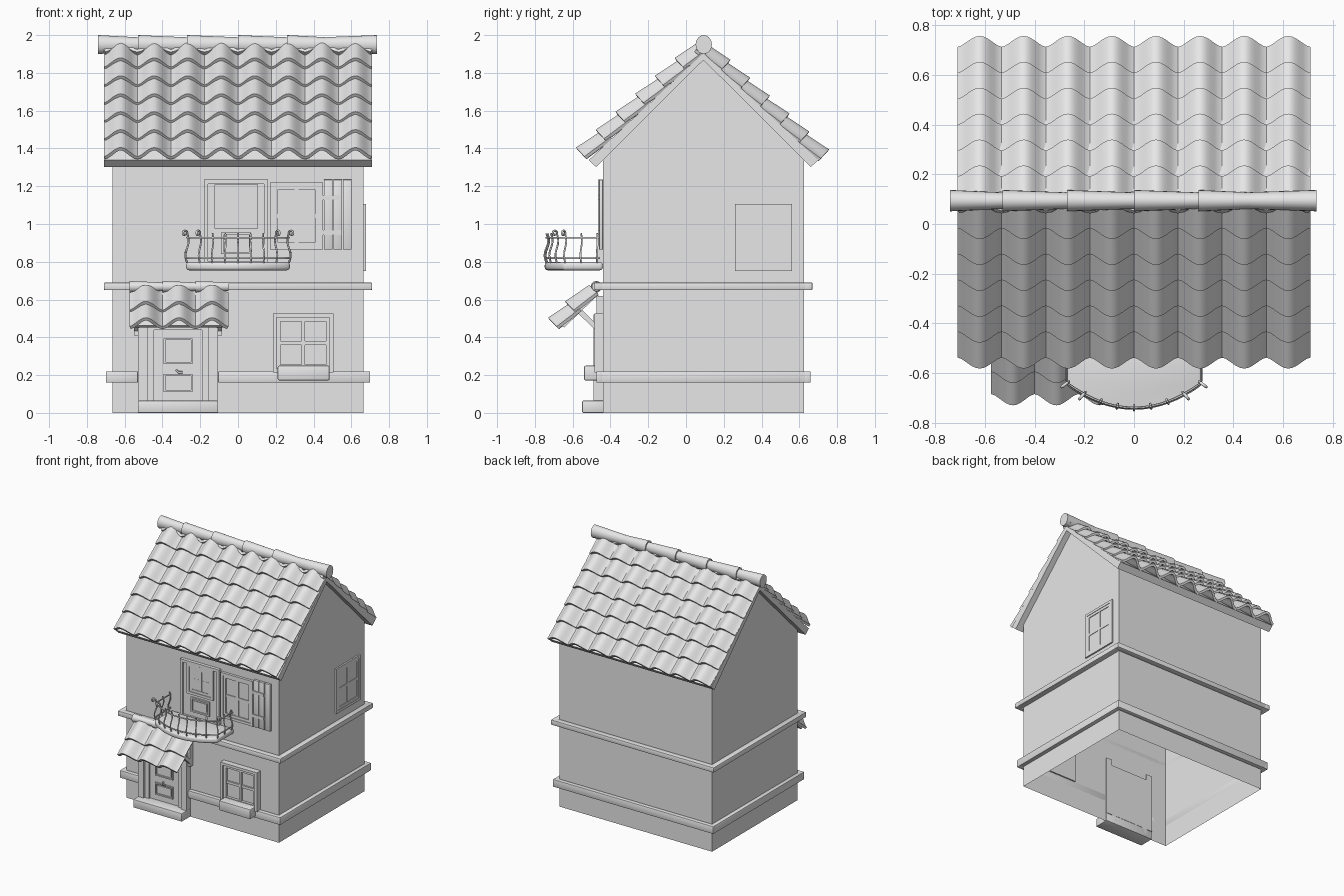
import bpy, bmesh, math
from mathutils import Vector, Matrix

if "Cube" in bpy.data.objects:
    bpy.data.objects.remove(bpy.data.objects["Cube"])

plaster = bpy.data.materials.new("plain_grey")
plaster.use_nodes = True
plaster.diffuse_color = (0.8, 0.8, 0.8, 1)
plaster.node_tree.nodes["Principled BSDF"].inputs["Base Color"].default_value = (0.8, 0.8, 0.8, 1)

WALL_X, FRONT, BACK, RIDGE_Y = 0.665, -0.44, 0.625, 0.0925


def finish(ob, angle=35):
    """Apply modifiers, give the material and shade smooth with sharp edges."""
    bpy.context.view_layer.update()
    mesh = bpy.data.meshes.new_from_object(ob.evaluated_get(bpy.context.evaluated_depsgraph_get()))
    mesh.materials.clear()
    mesh.materials.append(plaster)
    name = ob.name
    bpy.data.objects.remove(ob)
    new = bpy.data.objects.new(name, mesh)
    bpy.context.collection.objects.link(new)
    for p in mesh.polygons:
        p.use_smooth = True
    mesh.set_sharp_from_angle(angle=math.radians(angle))
    return new


def from_bmesh(name, bm):
    mesh = bpy.data.meshes.new(name)
    bm.to_mesh(mesh)
    bm.free()
    ob = bpy.data.objects.new(name, mesh)
    bpy.context.collection.objects.link(ob)
    return ob


def box(name, x, y, z, bevel=0.0):
    bm = bmesh.new()
    bmesh.ops.create_cube(bm, size=1)
    for v in bm.verts:
        v.co = [a + (b - a) * (c + 0.5) for (a, b), c in zip((x, y, z), v.co)]
    ob = from_bmesh(name, bm)
    if bevel:
        m = ob.modifiers.new("bevel", "BEVEL")
        m.width, m.segments = bevel, 2
    return finish(ob)


def prism(name, profile, axis, lo, hi, caps=True, bevel=0):
    """Extrude a 2D profile along x (profile y, z) or z (profile x, y)."""
    bm = bmesh.new()
    place = (lambda p, t: (t, *p)) if axis == "x" else (lambda p, t: (*p, t))
    a, b = ([bm.verts.new(place(p, t)) for p in profile] for t in (lo, hi))
    n = len(profile)
    for i in range(n):
        bm.faces.new((a[i], a[(i + 1) % n], b[(i + 1) % n], b[i]))
    if caps:
        bm.faces.new(a)
        bm.faces.new(b)
    bmesh.ops.recalc_face_normals(bm, faces=bm.faces)
    ob = from_bmesh(name, bm)
    if bevel:
        m = ob.modifiers.new("bevel", "BEVEL")
        m.width, m.segments, m.limit_method = bevel, 3, "ANGLE"
    return finish(ob)


def tube(name, points, radius):
    curve = bpy.data.curves.new(name, "CURVE")
    curve.dimensions, curve.bevel_depth, curve.bevel_resolution = "3D", radius, 1
    curve.use_fill_caps = True
    s = curve.splines.new("POLY")
    s.points.add(len(points) - 1)
    for p, co in zip(s.points, points):
        p.co = (*co, 1)
    ob = bpy.data.objects.new(name, curve)
    bpy.context.collection.objects.link(ob)
    return finish(ob, 60)


def panel(name, u, v, d, side=False, bevel=0.0):
    """Box on the front wall (or the side wall), d = depth range outward."""
    if side:
        return box(name, (WALL_X + d[0], WALL_X + d[1]), u, v, bevel)
    return box(name, u, (FRONT - d[1], FRONT - d[0]), v, bevel)


def frame(name, u, v, w, d, side=False):
    panel(name + "_left", (u[0], u[0] + w), v, d, side)
    panel(name + "_right", (u[1] - w, u[1]), v, d, side)
    panel(name + "_bottom", (u[0] + w, u[1] - w), (v[0], v[0] + w), d, side)
    panel(name + "_top", (u[0] + w, u[1] - w), (v[1] - w, v[1]), d, side)


def window(name, u, v, depth, side=False):
    """Outer frame, inner sash, glass and a cross of glazing bars."""
    frame(name + "_frame", u, v, 0.02, (-0.01, depth), side)
    u, v = (u[0] + 0.02, u[1] - 0.02), (v[0] + 0.02, v[1] - 0.02)
    frame(name + "_sash", u, v, 0.02, (-0.01, depth * 0.7), side)
    panel(name + "_glass", u, v, (-0.008, depth * 0.25), side)
    mu, mv = sum(u) / 2, sum(v) / 2
    panel(name + "_upright", (mu - 0.01, mu + 0.01), v, (0, depth * 0.6), side)
    panel(name + "_crossbar", u, (mv - 0.01, mv + 0.01), (0, depth * 0.55), side)


def tiles(name, x0, x1, cols, y, z, angle, step, rows, mirror_y=None):
    """Overlapping rows of wavy tiles; y, z is the crest of the lowest edge."""
    bm = bmesh.new()
    c, s = math.cos(angle), math.sin(angle)
    seg = 12
    for r in range(rows):
        edges = []
        for t, drop, amp in ((0, 0, 0.065), (step * 1.22, 0.027, 0.055)):
            line = []
            for i in range(cols * seg + 1):
                wave = (0.5 - 0.5 * math.cos(math.tau * i / seg)) ** 0.8
                h, a = amp * (wave - 1) - drop, r * step + t
                py = y + c * a - s * h
                if mirror_y is not None:
                    py = 2 * mirror_y - py
                line.append(bm.verts.new((x0 + (x1 - x0) * i / (cols * seg), py, z + s * a + c * h)))
            edges.append(line)
        lo, up = edges
        for i in range(cols * seg):
            f = bm.faces.new((lo[i], lo[i + 1], up[i + 1], up[i]))
            if mirror_y is not None:
                f.normal_flip()
    ob = from_bmesh(name, bm)
    m = ob.modifiers.new("thickness", "SOLIDIFY")
    m.thickness, m.offset = 0.018, -1
    finish(ob, 45)


def ridge_cap(name, x0, x1, r0, r1, y, z, tall=1.0):
    bm = bmesh.new()
    bmesh.ops.create_cone(bm, cap_ends=True, segments=20, radius1=r0, radius2=r1, depth=x1 - x0)
    bm.transform(Matrix.Translation(((x0 + x1) / 2, y, z)) @ Matrix.Diagonal((1, 1, tall, 1))
                 @ Matrix.Rotation(math.pi / 2, 4, "Y"))
    finish(from_bmesh(name, bm))


# Hollow walls, open underneath, with gable ends
prism("side_walls", [(FRONT, 0), (FRONT, 1.34), (RIDGE_Y, 1.87), (BACK, 1.34), (BACK, 0)],
      "x", -WALL_X, WALL_X)
walls = bpy.data.objects["side_walls"].data
bm = bmesh.new()
bm.from_mesh(walls)
bmesh.ops.delete(bm, geom=[f for f in bm.faces if f.normal.z < -0.9], context="FACES")
bm.to_mesh(walls)
bm.free()

# Trim bands around the house, the lower one broken by the door
for label, z, out, spans in (("lower", (0.16, 0.22), 0.035, ((-0.7, -0.53), (-0.105, 0.7))),
                             ("upper", (0.65, 0.69), 0.045, ((-0.71, 0.71),))):
    for i, span in enumerate(spans):
        box(f"{label}_band_front_{i}", span, (FRONT - out, FRONT), z, 0.006)
    box(label + "_band_back", (-WALL_X - out, WALL_X + out), (BACK, BACK + out), z, 0.006)
    for sx in (-1, 1):
        xs = sorted((sx * WALL_X, sx * (WALL_X + out)))
        box(f"{label}_band_side_{sx}", xs, (FRONT - out, BACK + out), z, 0.006)

# Roof boards, tiles and ridge
prism("roof_board", [(-0.476, 1.302), (RIDGE_Y, 1.868), (0.661, 1.302), (0.7, 1.338),
                     (RIDGE_Y, 1.905), (-0.515, 1.338)], "x", -0.71, 0.71)
SLOPE = math.radians(42.3)
tiles("front_roof_tiles", -0.71, 0.71, 8, -0.582, 1.405, SLOPE, 0.141, 6)
tiles("back_roof_tiles", -0.71, 0.71, 8, -0.582, 1.395, SLOPE, 0.141, 6, mirror_y=0.0875)
breaks = [-0.74, -0.53, -0.27, 0, 0.26, 0.47, 0.735]
for i, (a, b) in enumerate(zip(breaks, breaks[1:])):
    r0, r1 = (0.034, 0.043) if i == 5 else (0.043, 0.033)
    ridge_cap(f"ridge_cap_{i}", a, b, r0, r1, 0.094, 1.95, 1.16)

# Front door with posts and step
box("door_step", (-0.53, -0.105), (-0.55, FRONT + 0.01), (0, 0.065), 0.006)
for label, a, b in (("left", -0.53, -0.48), ("right", -0.155, -0.105)):
    panel(f"door_post_{label}", (a, b), (0.065, 0.52), (-0.01, 0.05))
frame("door_frame", (-0.48, -0.155), (0.03, 0.475), 0.035, (-0.01, 0.035))
panel("door_leaf", (-0.445, -0.19), (0.065, 0.44), (-0.012, 0.02))
for label, v in (("upper", (0.26, 0.395)), ("lower", (0.11, 0.205))):
    frame(f"door_{label}_molding", (-0.395, -0.24), v, 0.01, (0.015, 0.03))
    panel(f"door_{label}_panel", (-0.375, -0.26), (v[0] + 0.02, v[1] - 0.02), (0.015, 0.026))
tube("door_handle", [(-0.325, -0.465, 0.225), (-0.315, -0.485, 0.215), (-0.295, -0.485, 0.215)], 0.006)

# Tiled canopy over the door
tiles("canopy_tiles", -0.575, -0.05, 3, -0.73, 0.504, math.radians(44), 0.125, 2)
for i in range(3):
    x = -0.575 + i * 0.175
    ridge_cap(f"canopy_ridge_{i}", x, x + 0.175, 0.03, 0.023, -0.475, 0.668)
prism("canopy_board", [(-0.66, 0.462), (-0.465, 0.65), (-0.465, 0.625), (-0.645, 0.452)],
      "x", -0.555, -0.07)
for x in (-0.55, -0.11):
    prism("canopy_brace", [(-0.59, 0.545), (-0.57, 0.565), (-0.45, 0.445), (-0.46, 0.42)], "x", x, x + 0.025)
    box("canopy_bracket", (x, x + 0.025), (-0.475, FRONT), (0.41, 0.62))

# Windows and planter
window("ground_window", (0.185, 0.505), (0.215, 0.525), 0.045)
box("window_planter", (0.21, 0.485), (-0.54, FRONT), (0.172, 0.25), 0.008)
window("upper_window", (0.17, 0.45), (0.865, 1.22), 0.02)
window("side_window", (0.26, 0.56), (0.75, 1.105), 0.012, side=True)

# Open shutter with planks and hinges
for i in range(3):
    a = 0.455 + i * 0.05
    panel(f"shutter_plank_{i}", (a, a + 0.046), (0.865, 1.235), (0, 0.02), bevel=0.003)
for v in (0.955, 1.14):
    panel("shutter_hinge", (0.45, 0.55), (v - 0.012, v + 0.012), (0, 0.027))

# Balcony door
frame("balcony_door_frame", (-0.18, 0.16), (0.78, 1.235), 0.022, (-0.01, 0.025))
panel("balcony_door_leaf", (-0.158, 0.138), (0.78, 1.213), (-0.01, 0.01))
window("balcony_door_glass", (-0.125, 0.105), (0.975, 1.21), 0.02)
frame("balcony_door_molding", (-0.09, 0.07), (0.84, 0.955), 0.012, (0.005, 0.02))
panel("balcony_door_panel", (-0.065, 0.045), (0.865, 0.93), (0.005, 0.016))


# Balcony floor with a bowed front
def bow(x, out=0.0):
    return -0.74 - out + 0.1 * (x / 0.275) ** 2


xs = [0.275 * i / 8 for i in range(-8, 9)]
prism("balcony_floor", [(-0.275, FRONT)] + [(x, bow(x, 0.008)) for x in xs] + [(0.275, FRONT)],
      "z", 0.755, 0.798, bevel=0.015)

# Railing with swelling balusters and curled end posts
path = [(-0.27, -0.455)] + [(x * 0.98, bow(x)) for x in xs] + [(0.27, -0.455)]
for label, z in (("top", 0.928), ("bottom", 0.82)):
    tube(f"railing_{label}", [(x, y, z) for x, y in path], 0.005)
posts = [(s * 0.27, y) for s in (-1, 1) for y in (-0.47, -0.555)]
posts += [(x * 0.98, bow(x)) for x in xs[::2]]
for i, (x, y) in enumerate(posts):
    out = Vector((x, y + 0.44, 0)).normalized()
    tube(f"baluster_{i}", [Vector((x, y, 0.795 + 0.155 * k / 8)) + out * 0.01 * math.sin(math.tau * k / 8)
                           for k in range(9)], 0.005)
    if i in (4, 5, 11, 12):
        centre = Vector((x, y, 0.95)) + out * 0.016
        tube(f"post_curl_{i}", [centre + (out * -math.cos(a) + Vector((0, 0, math.sin(a)))) * (0.018 - 0.0022 * a)
                                for a in (k * 0.45 for k in range(14))], 0.006)
